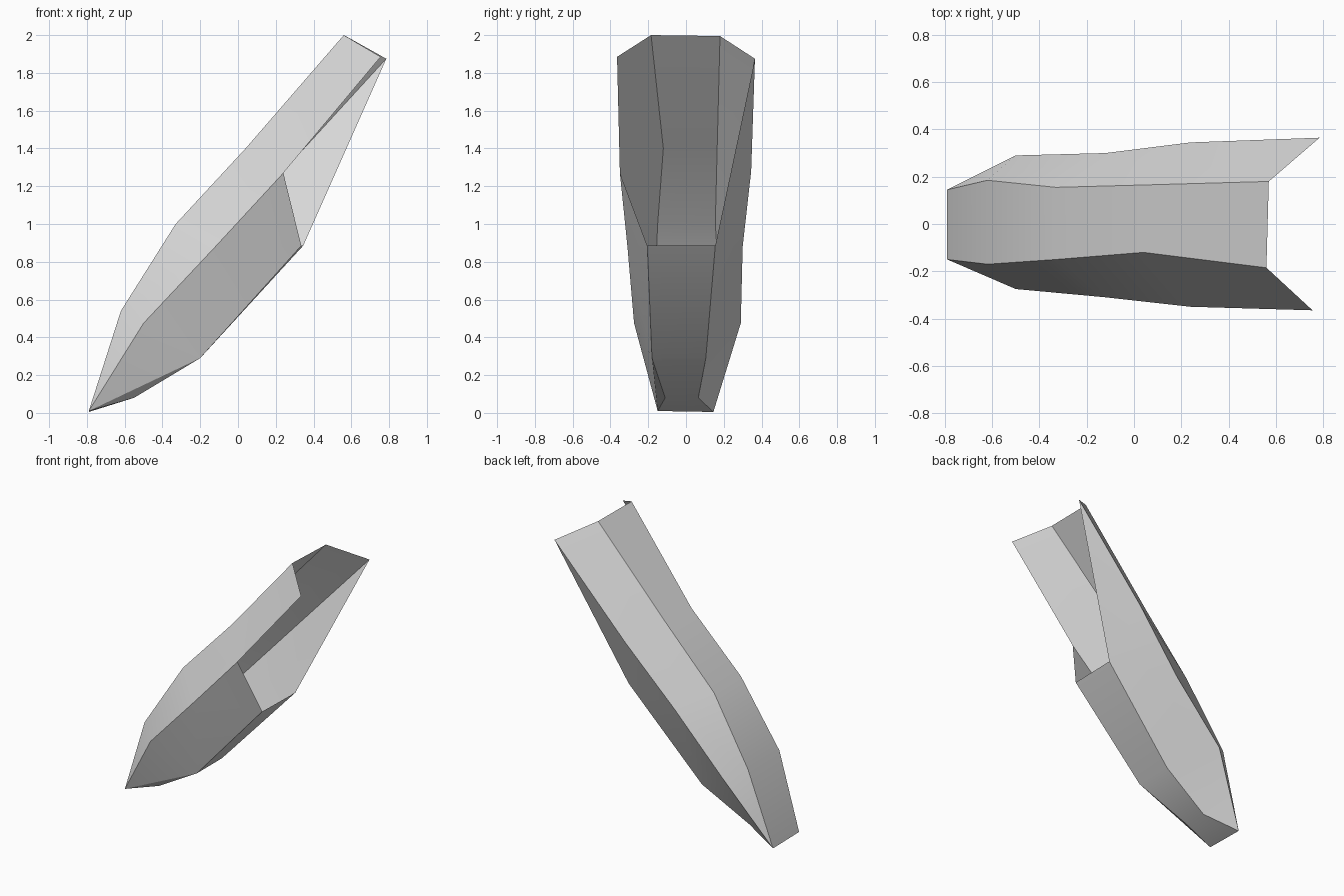
import bpy
import bmesh
import math

cube = bpy.data.objects.get("Cube")
if cube:
    bpy.data.objects.remove(cube, do_unlink=True)

# One plain grey material
GREY = (0.7, 0.7, 0.7, 1.0)
mat = bpy.data.materials.new("plain_grey")
mat.use_nodes = True
mat.diffuse_color = GREY
mat.node_tree.nodes["Principled BSDF"].inputs["Base Color"].default_value = GREY

# Long fold lines of each side, from the nose to the open end
back_lines = {
    "nose": [(-0.79, 0.145, 0.005)],
    "ridge": [(-0.62, 0.185, 0.54), (-0.33, 0.155, 1.0), (0.04, 0.165, 1.4), (0.57, 0.18, 1.995)],
    "flare": [(-0.50, 0.29, 0.475), (-0.12, 0.30, 0.88), (0.24, 0.345, 1.28), (0.785, 0.365, 1.875)],
    "keel": [(-0.55, 0.065, 0.08), (-0.20, 0.105, 0.29), (0.345, 0.155, 0.885)],
}
front_lines = {
    "nose": [(-0.79, -0.15, 0.01)],
    "ridge": [(-0.62, -0.17, 0.54), (-0.33, -0.15, 1.0), (0.04, -0.12, 1.4), (0.56, -0.185, 2.0)],
    "flare": [(-0.50, -0.275, 0.475), (-0.12, -0.31, 0.88), (0.24, -0.35, 1.27), (0.755, -0.365, 1.885)],
    "keel": [(-0.55, -0.11, 0.08), (-0.20, -0.18, 0.29), (0.335, -0.205, 0.885)],
}

bm = bmesh.new()


def add_side(lines):
    """Make the vertices of one side and its upper panel."""
    v = {name: [bm.verts.new(p) for p in pts] for name, pts in lines.items()}
    nose, ridge, flare = v["nose"][0], v["ridge"], v["flare"]
    bm.faces.new((nose, ridge[0], flare[0]))
    for i in range(3):
        bm.faces.new((ridge[i], ridge[i + 1], flare[i + 1], flare[i]))
    return v


def bridge(a, b):
    """Join two fold lines with a strip of quads."""
    for i in range(len(a) - 1):
        bm.faces.new((a[i], a[i + 1], b[i + 1], b[i]))


back = add_side(back_lines)
front = add_side(front_lines)

# Roof and floor between the two sides
for line in ("ridge", "keel"):
    bridge(back["nose"] + back[line], front["nose"] + front[line])

# Lower back panel, which runs on to the tip
n, f, k = back["nose"][0], back["flare"], back["keel"]
for face in ((n, f[0], k[0]), (f[0], f[1], k[1], k[0]),
             (f[1], f[2], k[2], k[1]), (f[2], f[3], k[2])):
    bm.faces.new(face)

# Lower front panel, which stops short, and its chamfer at the nose
n, f, k = front["nose"][0], front["flare"], front["keel"]
for face in ((n, f[0], k[1]), (f[0], f[1], k[1]),
             (f[1], f[2], k[2], k[1]), (n, k[1], k[0])):
    bm.faces.new(face)

bmesh.ops.recalc_face_normals(bm, faces=bm.faces[:])
mesh = bpy.data.meshes.new("hollow_shell")
bm.to_mesh(mesh)
bm.free()
mesh.materials.append(mat)

shell = bpy.data.objects.new("hollow_shell", mesh)
bpy.context.collection.objects.link(shell)
bpy.ops.object.select_all(action='DESELECT')
shell.select_set(True)
bpy.context.view_layer.objects.active = shell
bpy.ops.object.shade_smooth_by_angle(angle=math.radians(30))
